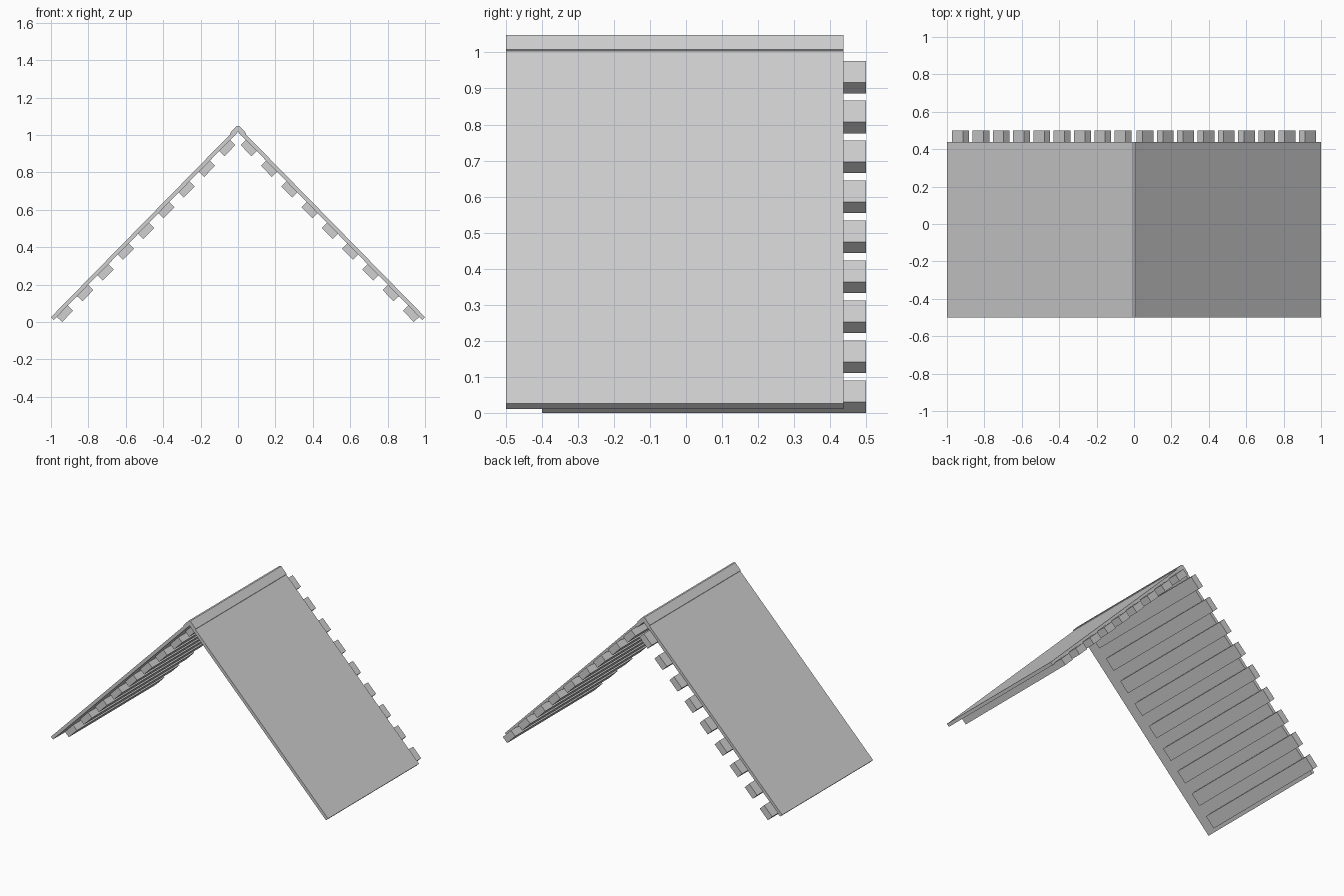
import bpy, bmesh, math
from mathutils import Vector

if "Cube" in bpy.data.objects:
    bpy.data.objects.remove(bpy.data.objects["Cube"])

grey = bpy.data.materials.new("light_grey")
grey.diffuse_color = (0.63, 0.63, 0.63, 1)
grey.use_nodes = True
grey.node_tree.nodes["Principled BSDF"].inputs["Base Color"].default_value = grey.diffuse_color


def extrude_profile(name, pts, y0, y1):
    """Closed x/z profile swept along y."""
    bm = bmesh.new()
    face = bm.faces.new([bm.verts.new((x, y0, z)) for x, z in pts])
    geom = bmesh.ops.extrude_face_region(bm, geom=[face])["geom"]
    moved = [v for v in geom if isinstance(v, bmesh.types.BMVert)]
    bmesh.ops.translate(bm, verts=moved, vec=(0, y1 - y0, 0))
    bmesh.ops.recalc_face_normals(bm, faces=bm.faces)
    mesh = bpy.data.meshes.new(name)
    bm.to_mesh(mesh)
    bm.free()
    mesh.materials.append(grey)
    ob = bpy.data.objects.new(name, mesh)
    bpy.context.collection.objects.link(ob)
    return ob


def symmetric(half):
    """Complete a right-hand profile; points at x = 0 are kept once."""
    return half + [(-x, z) for x, z in reversed(half) if x > 0]


FRONT, BACK = -0.5, 0.4375

# Roof sheet: one folded slab, ends cut square to the slope
outer = [(0, 1.046), (1, 0.026)]
inner = [(0.985, 0.0113), (0, 1.016)]
extrude_profile("roof_sheet", symmetric(outer + inner), FRONT, BACK)

# Ridge cap with a narrow flat top
cap = [(0.006, 1.0485), (0.045, 1.008), (0.041, 1.002), (0, 1.035)]
extrude_profile("ridge_cap", symmetric(cap), FRONT, BACK)

# Battens under each slope, staggered to the back
a = math.atan(1.02)
up = Vector((-math.cos(a), math.sin(a)))
out = Vector((math.sin(a), math.cos(a)))
for side, label in ((1, "right"), (-1, "left")):
    for i in range(9):
        p = Vector((0.972 - 0.1085 * i, 0.0308 + 0.1108 * i))
        corners = [p, p + up * 0.0835, p + up * 0.0835 - out * 0.044, p - out * 0.044]
        extrude_profile(f"{label}_batten_{i + 1}",
                        [(side * c.x, c.y) for c in corners], -0.4, 0.5)
